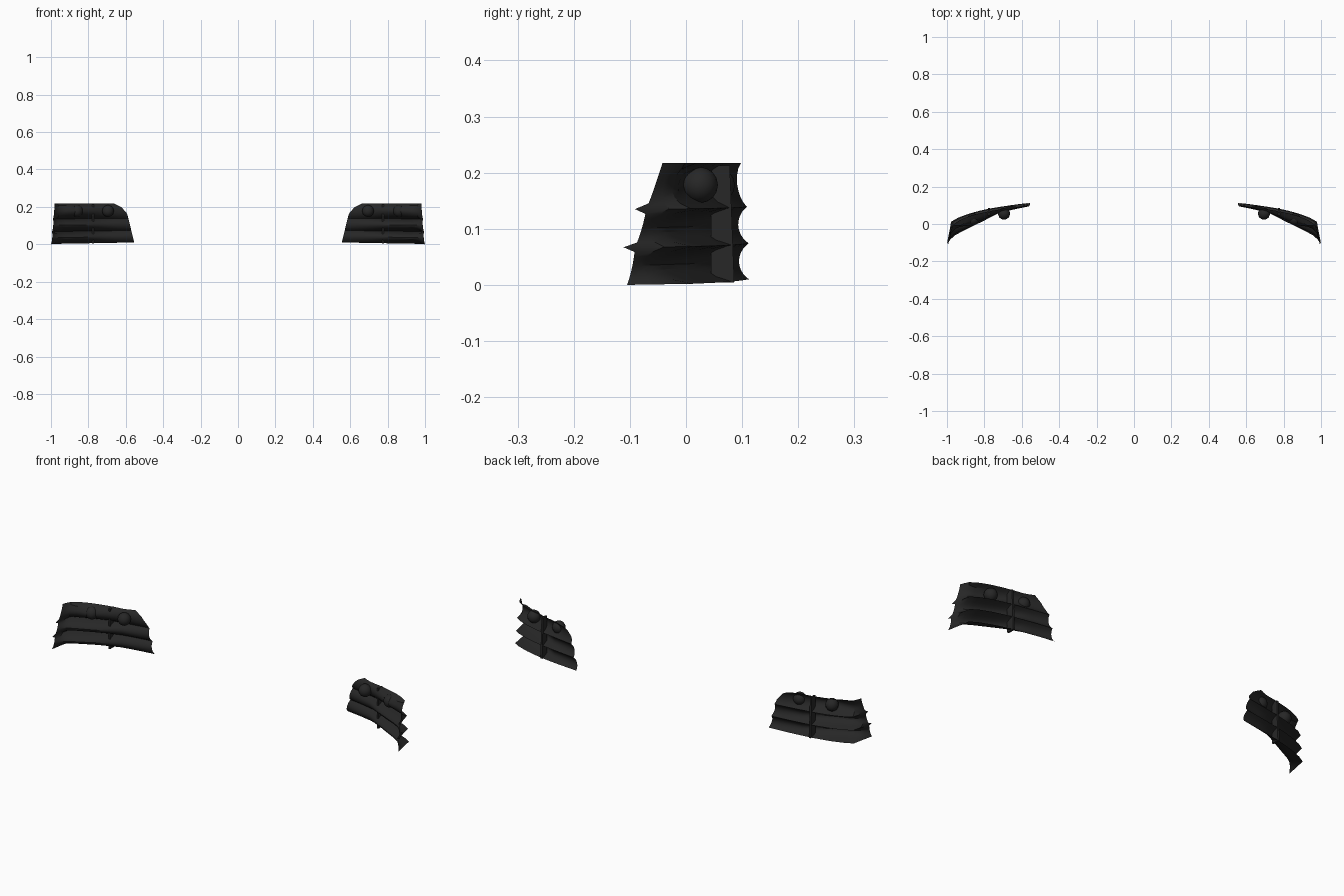
import bpy, bmesh, math
from mathutils import Vector

if "Cube" in bpy.data.objects:
    bpy.data.objects.remove(bpy.data.objects["Cube"])

mat = bpy.data.materials.new("dark_plastic")
mat.diffuse_color = (0.02, 0.02, 0.02, 1)
mat.use_nodes = True
mat.node_tree.nodes["Principled BSDF"].inputs["Base Color"].default_value = mat.diffuse_color

# plan curves (x, y): crest of the ribs, and floor of the flutes between them
CREST = [(.555, .112), (.61, .106), (.66, .1), (.715, .092), (.77, .083), (.825, .071),
         (.88, .056), (.94, .034), (.978, .012), (.988, -.045), (1.0, -.105)]
FLOOR = [(.555, .09), (.605, .079), (.66, .067), (.715, .056), (.77, .024), (.82, -.006),
         (.87, -.036), (.92, -.064), (.955, -.084), (.98, -.095), (.995, -.1)]
INNER = [(0, .555), (.16, .592), (.2, .625), (.217, .662)]
RIBS = [(.0, .067, .8), (.067, .135, .8), (.135, .217, .6)]


def inner_x(z):
    for (a, xa), (b, xb) in zip(INNER, INNER[1:]):
        if z <= b + 1e-6:
            return xa + (xb - xa) * (z - a) / (b - a)
    return INNER[-1][1]


def surface(i, t, z):
    """Point on the fluted panel: column i, flute depth t, height z."""
    p = Vector(CREST[i]).lerp(Vector(FLOOR[i]), t)
    x0, k = inner_x(z), z / .217
    x = x0 + (p.x - .555) * (1 - x0) / .445 if p.x < .7 else \
        max(p.x, x0 + (p.x - .555) * .3)
    if p.x < .7:
        x = p.x + (x0 - .555) * (.7 - p.x) / .145
    x -= .018 * k * max(0, (p.x - .9) / .1)
    y = p.y * (1 - .6 * k ** 1.3) if p.y < 0 else p.y - .014 * k ** 3
    return Vector((x, y, z + .01 * (1 - k) * (1 - i / 10)))


def finish(name, bm, angle=30):
    me = bpy.data.meshes.new(name)
    bm.to_mesh(me)
    bm.free()
    ob = bpy.data.objects.new(name, me)
    bpy.context.collection.objects.link(ob)
    me.materials.append(mat)
    ob.modifiers.new("mirror", 'MIRROR')
    bpy.ops.object.select_all(action='DESELECT')
    ob.select_set(True)
    bpy.context.view_layer.objects.active = ob
    bpy.ops.object.shade_smooth_by_angle(angle=math.radians(angle))
    return ob


# fluted wrap-around lamp panel
bm = bmesh.new()
rows = []
N = 8
for s, (a, b, depth) in enumerate(RIBS):
    for j in range(N + (s == len(RIBS) - 1)):
        f = j / N
        t = depth * max(0, math.sin(math.pi * f)) ** .7
        row = [surface(i, t, a + (b - a) * f) for i in range(len(CREST))]
        if j == 0 and s:                       # rib tip juts past the end edge
            row[-1].y -= .02
        rows.append([bm.verts.new(v) for v in row])
for r0, r1 in zip(rows, rows[1:]):
    for i in range(len(r0) - 1):
        bm.faces.new((r0[i + 1], r0[i], r1[i], r1[i + 1]))
finish("lamp_panel", bm)

# vertical divider between the two lamp cells
bm = bmesh.new()
bmesh.ops.create_cube(bm, size=1)
for v in bm.verts:
    top = v.co.z > 0
    v.co = Vector((.775 + v.co.x * .01, (.078 if top else .086) if v.co.y > 0 else .045,
                   .213 if top else .004))
finish("divider", bm)

# round bulbs
for n, c in enumerate([(.695, .055, .178), (.86, .025, .178)]):
    bm = bmesh.new()
    bmesh.ops.create_uvsphere(bm, u_segments=14, v_segments=8, radius=.032)
    bmesh.ops.translate(bm, verts=bm.verts, vec=c)
    finish("bulb_%d" % (n + 1), bm, 40)
